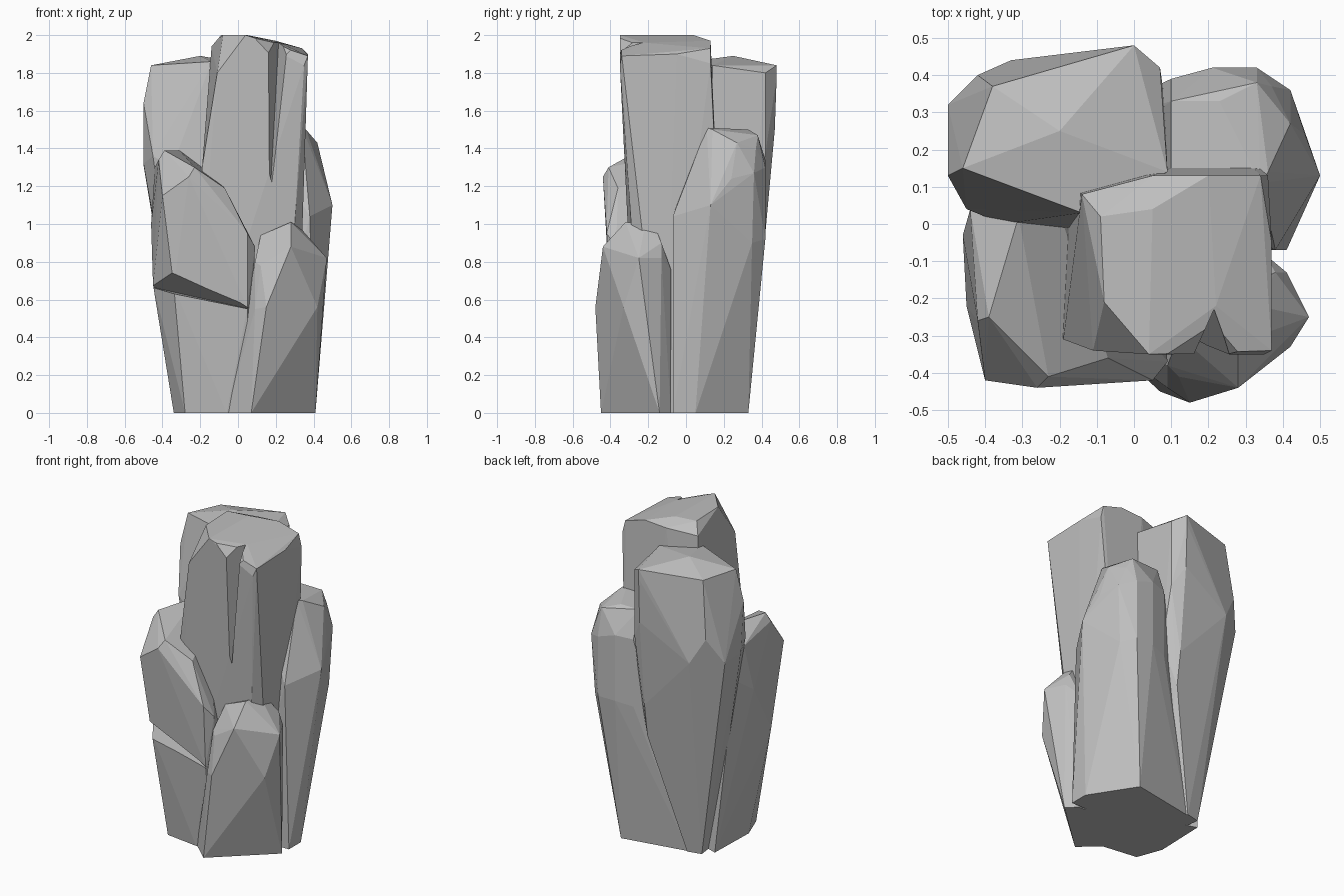
import bpy
import bmesh
from math import radians
from mathutils import Vector

default_cube = bpy.data.objects.get("Cube")
if default_cube:
    bpy.data.objects.remove(default_cube, do_unlink=True)

# Single stone colour
stone = bpy.data.materials.new("grey stone")
stone.use_nodes = True
stone_colour = (0.52, 0.52, 0.52, 1)
stone.diffuse_color = stone_colour
stone.node_tree.nodes["Principled BSDF"].inputs["Base Color"].default_value = stone_colour


def hull_object(name, points):
    """Make a faceted convex boulder around points given in hundredths of a unit."""
    bm = bmesh.new()
    for point in points:
        bm.verts.new(Vector(point) / 100)
    bmesh.ops.convex_hull(bm, input=bm.verts[:])
    bmesh.ops.delete(bm, geom=[v for v in bm.verts if not v.link_faces], context="VERTS")
    # Merge the nearly flat triangles into larger chiselled facets
    bmesh.ops.dissolve_limit(bm, angle_limit=radians(2), verts=bm.verts[:], edges=bm.edges[:])
    bmesh.ops.recalc_face_normals(bm, faces=bm.faces[:])
    mesh = bpy.data.meshes.new(name)
    bm.to_mesh(mesh)
    bm.free()
    mesh.materials.append(stone)
    obj = bpy.data.objects.new(name, mesh)
    bpy.context.scene.collection.objects.link(obj)
    return obj


def rock(name, foot, belly, crown):
    """Build a rock from its ground outline, its widest corners and its top corners."""
    ground = [(x, y, 0) for x, y in foot]
    return hull_object(name, ground + belly + crown)


def carve(target, name, points):
    """Cut a wedge-shaped crack out of a rock."""
    cutter = hull_object(name, points)
    cutter.hide_render = True
    cutter.hide_viewport = True
    cutter.display_type = "WIRE"
    crack = target.modifiers.new("crack", "BOOLEAN")
    crack.operation = "DIFFERENCE"
    crack.solver = "EXACT"
    crack.object = cutter


# Tall pillar at the back, on the -x side
rock(
    "back_pillar",
    foot=[(-28, 24), (-19, 26), (-5, 10), (-26, 8)],
    belly=[
        (-43, 19, 96), (-30, 3, 100), (0, 39, 74), (0, 42, 95), (8, 35, 100),
        (-50, 13, 164), (-50, 16, 132), (-50, 32, 131), (-42, 40, 147), (-33, 44, 131),
        (0, 47, 150), (0, 48, 178), (7, 42, 137), (9, 14, 150),
        (-17, -1, 130), (-35, 0, 130), (-45, 4, 136),
    ],
    crown=[
        (-46, 15, 184), (-38, 37, 183), (0, 48, 184), (7, 42, 180),
        (-20, 25, 189), (-14, 3, 186), (9, 14, 184),
    ],
)

# Tallest column in the middle
column = rock(
    "centre_column",
    foot=[(-25, -26), (31, -12), (26, 22), (-22, 15)],
    belly=[
        (-15, -29, 100), (30, -29, 100), (31, 13, 100), (-15, 10, 100),
        (-19, -31, 130), (-11, -34, 180), (35, -35, 184), (36, 13, 185),
    ],
    crown=[
        (-14, 8, 194), (-9, 2, 200), (-8, -21, 200), (4, -35, 200), (5, 4, 200),
        (5, 13, 196), (20, 13, 197), (34, 13, 193),
        (37, -5, 190), (37, -34, 189), (22, -22, 196),
    ],
)
carve(
    column, "column_crack_cutter",
    [(17, -31, 115), (14, -40, 205), (22, -22, 205), (29, -40, 205)],
)
carve(
    column, "column_chip_cutter",
    [(3, -37, 202), (22, -22, 201), (37, -37, 196), (20, -40, 180)],
)

# Shorter slab at the front, on the -x side
slab = rock(
    "front_slab",
    foot=[(-33, 18), (-34, -15), (-28, -31), (-6, -34), (5, -33), (5, 5)],
    belly=[
        (-46, -3, 100), (-45, -22, 68), (-34, -39, 67), (-40, -42, 115), (-26, -44, 125),
        (5, -42, 95), (5, -40, 56), (9, -37, 88), (-42, 11, 110),
    ],
    crown=[
        (-23, -41, 130), (-7, -36, 119), (-39, -25, 139), (-42, -26, 134),
        (-31, 2, 139), (-19, 0, 130), (-44, 4, 130),
    ],
)
carve(
    slab, "slab_crack_cutter",
    [
        (-52, -18, 68), (6, -38, 55),
        (-50, -60, 94), (6, -60, 57),
        (-50, -60, 65), (6, -60, 54),
    ],
)

# Medium boulder at the back, on the +x side
rock(
    "back_boulder",
    foot=[(23, 33), (41, 5), (41, -7), (10, -7), (-22, 10), (-20, 25)],
    belly=[
        (38, -7, 104), (47, 8, 93), (50, 13, 110), (46, 24, 124),
        (42, 36, 127), (40, 35, 90), (33, 42, 130), (33, 42, 92), (21, 42, 92),
        (21, 42, 134), (10, 39, 133), (10, 39, 90),
    ],
    crown=[
        (10, 10, 151), (34, 11, 151), (36, 14, 150), (42, 27, 143),
        (37, 37, 140), (33, 38, 147), (23, 33, 150), (10, 33, 150),
    ],
)

# Small boulder at the front, on the +x side
rock(
    "front_boulder",
    foot=[(-6, -33), (7, -45), (41, -14), (35, -8), (0, -8)],
    belly=[
        (9, -44, 55), (15, -48, 56), (42, -33, 56), (47, -25, 82),
        (41, -13, 82), (35, -8, 76), (9, -38, 80),
    ],
    crown=[
        (12, -41, 78), (28, -44, 88), (28, -32, 101), (33, -22, 98),
        (12, -30, 94), (30, -17, 100), (38, -13, 90),
    ],
)
